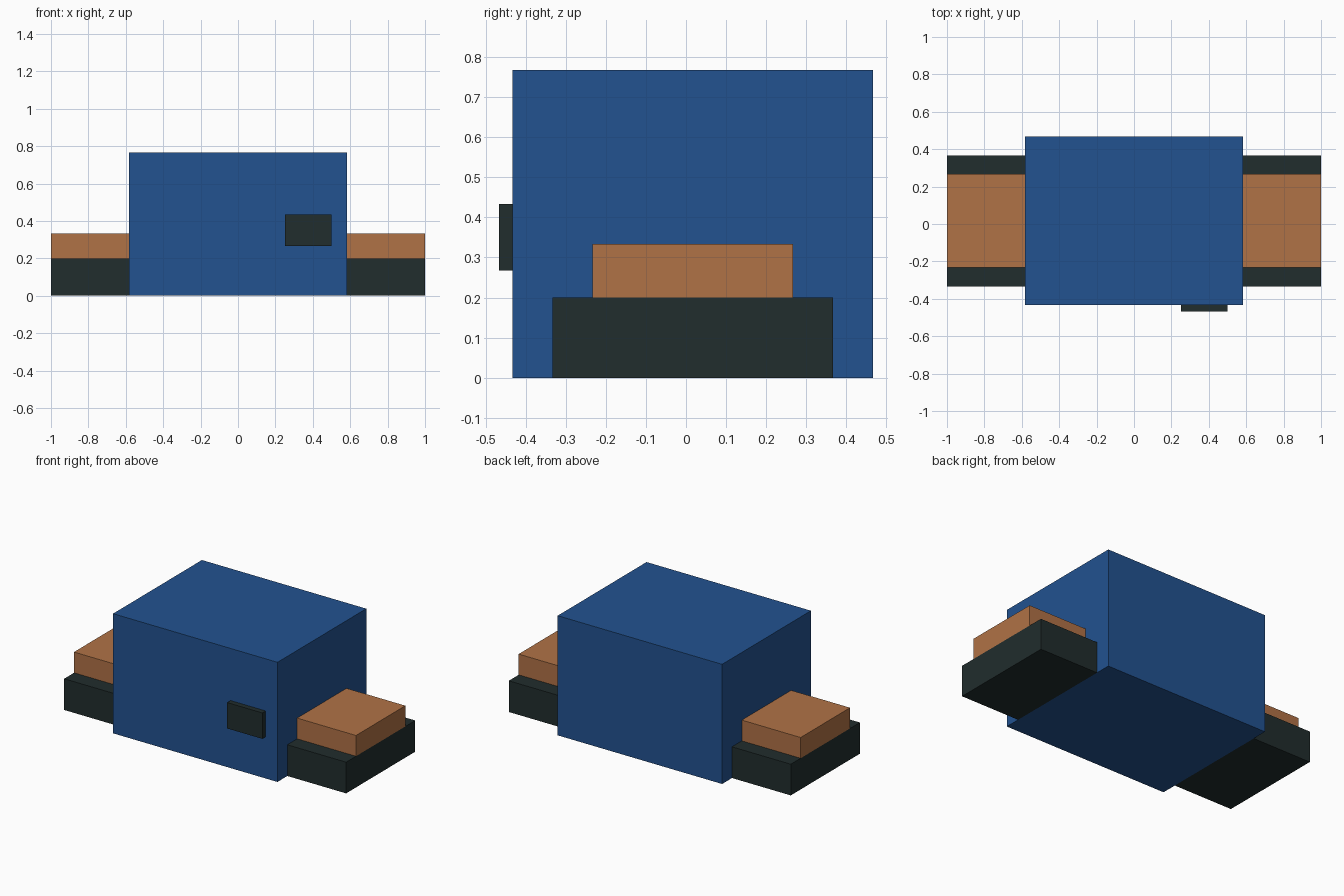
import bpy

cube = bpy.data.objects.get("Cube")
if cube:
    bpy.data.objects.remove(cube, do_unlink=True)


def material(name, rgb):
    mat = bpy.data.materials.new(name)
    mat.use_nodes = True
    color = (*rgb, 1)
    mat.diffuse_color = color
    mat.node_tree.nodes["Principled BSDF"].inputs["Base Color"].default_value = color
    return mat


def box(name, low, high, mat):
    center = [(a + b) / 2 for a, b in zip(low, high)]
    size = [b - a for a, b in zip(low, high)]
    bpy.ops.mesh.primitive_cube_add(size=1, location=center)
    obj = bpy.context.object
    obj.name = name
    obj.scale = size
    bpy.ops.object.transform_apply(location=False, rotation=False, scale=True)
    obj.data.materials.append(mat)
    return obj


blue = material("blue", (0.016, 0.085, 0.28))
charcoal = material("charcoal", (0.015, 0.026, 0.026))
copper = material("copper", (0.435, 0.168, 0.061))

half_width = 0.583

# Main housing and the small raised panel on its front
box("housing", (-half_width, -0.433, 0), (half_width, 0.467, 0.767), blue)
box("front_panel", (0.25, -0.467, 0.267), (0.5, -0.433, 0.433), charcoal)

# Stepped ends on both sides: a wide base with a narrower block on top
for side, x0, x1 in (("left", half_width, 1), ("right", -1, -half_width)):
    box(side + "_base", (x0, -0.333, 0), (x1, 0.367, 0.2), charcoal)
    box(side + "_top_block", (x0, -0.233, 0.2), (x1, 0.267, 0.333), copper)
